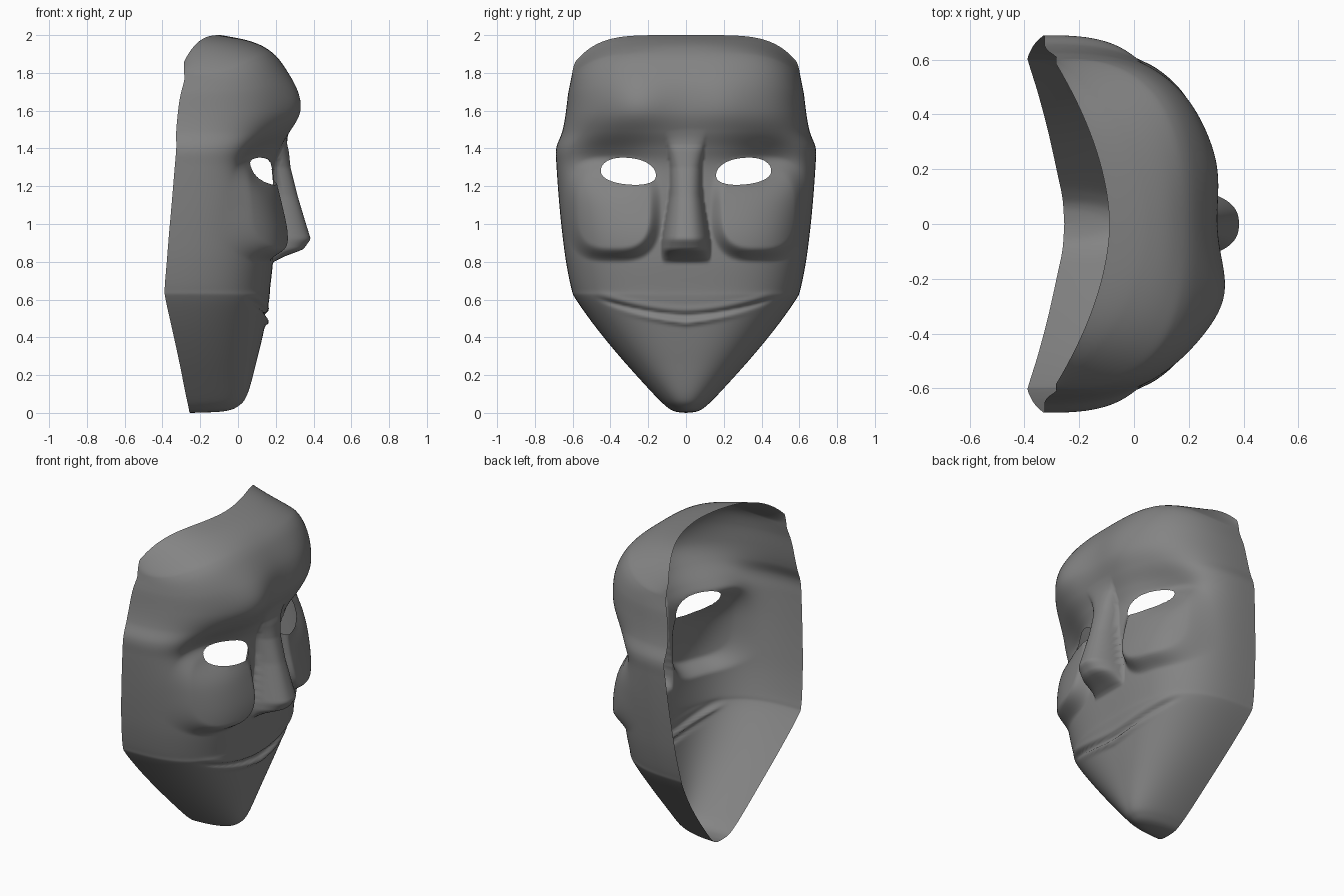
import bpy, bmesh
from math import sin, pi, exp

# Horizontal sections: z, front x, rim x, half width, roundness
ROWS = [
    (0.000, -0.25, -0.255, 0.001, 2.0), (0.008, -0.08, -0.258, 0.06, 2.0),
    (0.035, 0.00, -0.263, 0.105, 2.2), (0.10, 0.05, -0.277, 0.172, 2.3),
    (0.28, 0.10, -0.313, 0.335, 2.5), (0.45, 0.14, -0.35, 0.475, 2.7),
    (0.60, 0.165, -0.383, 0.582, 3.0), (0.66, 0.17, -0.388, 0.607, 3.0),
    (0.80, 0.185, -0.377, 0.635, 3.0), (0.95, 0.19, -0.365, 0.655, 3.0),
    (1.12, 0.19, -0.35, 0.672, 3.0), (1.30, 0.195, -0.335, 0.685, 2.9),
    (1.40, 0.225, -0.327, 0.687, 2.8), (1.49, 0.265, -0.327, 0.655, 2.8),
    (1.60, 0.297, -0.317, 0.635, 2.8), (1.74, 0.285, -0.30, 0.622, 2.8),
    (1.86, 0.225, -0.285, 0.61, 2.8), (1.93, 0.15, -0.285, 0.602, 2.5),
    (1.972, 0.05, -0.285, 0.595, 2.1), (2.00, -0.09, -0.285, 0.585, 1.8)]
NOSE = [(0.80, 0.19, 0.125), (0.83, 0.25, 0.128), (0.865, 0.345, 0.13), (0.92, 0.385, 0.128),
        (1.00, 0.36, 0.115), (1.15, 0.315, 0.09), (1.30, 0.278, 0.085), (1.42, 0.265, 0.10),
        (1.55, 0.28, 0.12)]
COLS, SUB = 240, 13


def step(a, b, v):
    t = min(1, max(0, (v - a) / (b - a)))
    return t * t * (3 - 2 * t)


def bell(v, w):
    return exp(-(v / w) ** 2)


def spline(a, b, c, d, t):
    return [q + 0.5 * t * (r - p + t * (2*p - 5*q + 4*r - s + t * (3*(q - r) + s - p)))
            for p, q, r, s in zip(a, b, c, d)]


def nose_at(z):
    for a, b in zip(NOSE, NOSE[1:]):
        if a[0] <= z <= b[0]:
            t = (z - a[0]) / (b[0] - a[0])
            return a[1] + t * (b[1] - a[1]), a[2] + t * (b[2] - a[2])
    return None


def eye_rho(y, z):
    u = (abs(y) - 0.305) / 0.146
    h = z - 1.267 - 0.012 * u
    return (abs(u) ** 2.2 + abs(h / (0.083 if h > 0 else 0.058)) ** 2.2) ** (1 / 2.2)


def features(x, y, z, edge):
    a = abs(y)
    # slightly uneven forehead bumps
    d = (0.05 * bell(y + 0.27, 0.17) + 0.015 * bell(y - 0.2, 0.15)) * bell(z - 1.62, 0.16)
    # eye sockets under the brow
    d -= 0.10 * bell(a - 0.45, 0.2) * bell(z - 1.33, 0.13)
    # full cheeks with a crisp lower edge
    rho = (abs((a - 0.385) / 0.25) ** 3 + abs((z - 1.08) / 0.275) ** 3) ** (1 / 3)
    d += (1 - step(0.74, 1.04, rho)) * (0.03 + 0.055 * step(1.25, 0.88, z))
    # smiling mouth: a groove above a thin lower lip
    f = 1 - step(0.36, 0.5, a)
    line = 0.518 + 0.09 * (a / 0.48) ** 1.7
    d -= 0.016 * bell(z - line, 0.013) * f
    d += 0.006 * bell(z - line - 0.026, 0.02) * f
    lip = 0.478 + 0.065 * (a / 0.38) ** 1.3
    d += 0.018 * bell(z - lip, 0.013) * (1 - step(0.0, 0.4, a))
    x += d * edge
    # nose, melting into the brow
    n = nose_at(z)
    if n and n[0] > x:
        x += (n[0] - x) * max(0, 1 - (a / n[1]) ** 2.6) ** 0.6 * step(1.55, 1.38, z)
    return x


# Sweep the sections into an open shell
bm = bmesh.new()
sections = []
last = len(ROWS) - 1
for i in range(last):
    a, b, c, d = (ROWS[min(last, max(0, i + k))] for k in (-1, 0, 1, 2))
    sections += [spline(a, b, c, d, s / SUB) for s in range(SUB)]
sections.append(ROWS[last])
grid = []
for z0, xc, xr, w, p in sections:
    row = []
    q = 1 / p + (1 - 1 / p) * step(1.9, 2.0, z0)
    for j in range(COLS + 1):
        s = sin(pi * (j / COLS - 0.5))
        m = min(1, abs(s))
        y = w * s
        z = max(0, z0 - 0.14 * step(1.6, 2.0, z0) * m ** 5)
        x = xr + (xc - xr) * max(0, 1 - m ** p) ** q
        row.append(bm.verts.new((features(x, y, z, 1 - m ** 8), y, z)))
    grid.append(row)
for lo, hi in zip(grid, grid[1:]):
    for j in range(COLS):
        bm.faces.new((lo[j], lo[j + 1], hi[j + 1], hi[j]))

# Cut the eye openings and even out their borders
holes = [f for f in bm.faces
         if eye_rho(f.calc_center_median().y, f.calc_center_median().z) < 1]
border = {v for f in holes for v in f.verts}
bmesh.ops.delete(bm, geom=holes, context='FACES')
for v in border:
    if v.is_valid:
        r = eye_rho(v.co.y, v.co.z)
        cy = 0.305 if v.co.y > 0 else -0.305
        v.co.y = cy + (v.co.y - cy) / r
        v.co.z = 1.267 + (v.co.z - 1.267) / r

mesh = bpy.data.meshes.new("mask_shell")
bm.to_mesh(mesh)
bm.free()
mesh.shade_smooth()
mask = bpy.data.objects.new("mask_shell", mesh)
bpy.context.collection.objects.link(mask)

# Dark grey finish
grey = bpy.data.materials.new("dark_grey")
grey.diffuse_color = (0.23, 0.23, 0.23, 1)
mesh.materials.append(grey)
